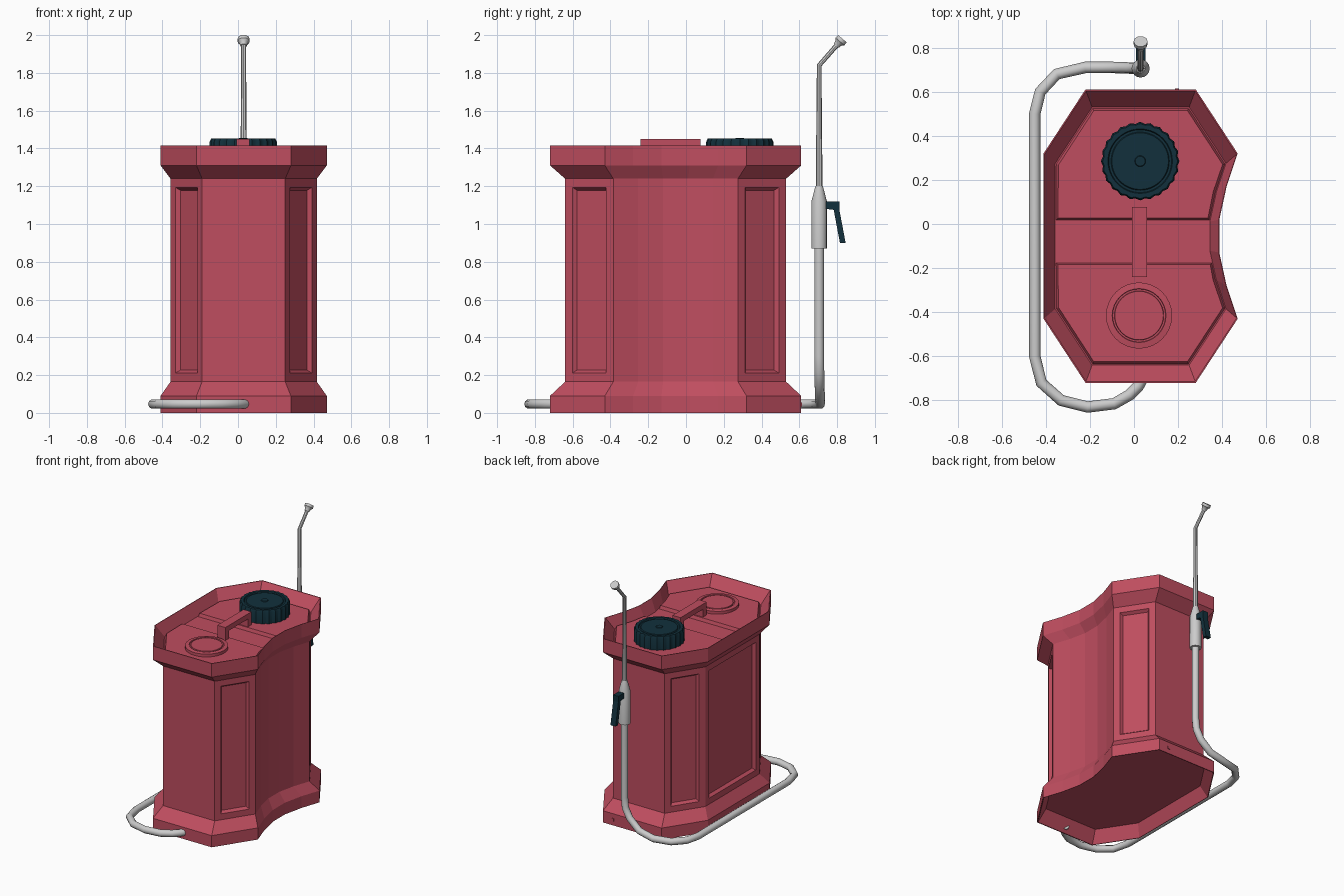
import bpy, bmesh, math
from mathutils import Vector

if "Cube" in bpy.data.objects:
    bpy.data.objects.remove(bpy.data.objects["Cube"])

def material(name, col):
    m = bpy.data.materials.new(name)
    m.diffuse_color = (*col, 1)
    m.use_nodes = True
    m.node_tree.nodes["Principled BSDF"].inputs["Base Color"].default_value = m.diffuse_color
    return m

RED = material("red_plastic", (0.52, 0.075, 0.115))
TEAL = material("dark_teal", (0.006, 0.03, 0.045))
CX, CY = 0.03, -0.055

def finish(bm, name, mat=None, smooth=False, recalc=True):
    if recalc:
        bmesh.ops.recalc_face_normals(bm, faces=bm.faces)
    me = bpy.data.meshes.new(name)
    bm.to_mesh(me)
    bm.free()
    ob = bpy.data.objects.new(name, me)
    bpy.context.collection.objects.link(ob)
    if mat:
        me.materials.append(mat)
    if smooth:
        bpy.ops.object.select_all(action='DESELECT')
        ob.select_set(True)
        bpy.context.view_layer.objects.active = ob
        bpy.ops.object.shade_smooth_by_angle(angle=math.radians(35))
    return ob

def loft(rings):
    bm = bmesh.new()
    vs = [[bm.verts.new(p) for p in r] for r in rings]
    n = len(rings[0])
    for a, b in zip(vs, vs[1:]):
        for i in range(n):
            j = (i + 1) % n
            bm.faces.new((a[i], a[j], b[j], b[i]))
    bm.faces.new(vs[0][::-1])
    bm.faces.new(vs[-1])
    bmesh.ops.recalc_face_normals(bm, faces=bm.faces)
    return bm

def lathe(name, center, profile, mat, n=32, lobes=0):
    # profile: (radius, z, scallop depth)
    rings = []
    for r, z, s in profile:
        ring = []
        for i in range(n):
            t = math.tau * i / n
            rr = r - s * (0.5 - 0.5 * math.cos(lobes * t))
            ring.append((center[0] + rr * math.cos(t), center[1] + rr * math.sin(t), z))
        rings.append(ring)
    return finish(loft(rings), name, mat, True)

def tube(name, pts, radii, res=3):
    cu = bpy.data.curves.new(name, 'CURVE')
    cu.dimensions = '3D'
    cu.bevel_depth = 1.0
    cu.bevel_resolution = res
    cu.use_fill_caps = True
    sp = cu.splines.new('POLY')
    sp.points.add(len(pts) - 1)
    for p, co, r in zip(sp.points, pts, radii):
        p.co = (*co, 1)
        p.radius = r
    ob = bpy.data.objects.new(name, cu)
    bpy.context.collection.objects.link(ob)
    bpy.ops.object.select_all(action='DESELECT')
    ob.select_set(True)
    bpy.context.view_layer.objects.active = ob
    bpy.ops.object.convert(target='MESH')
    bpy.ops.object.shade_smooth_by_angle(angle=math.radians(40))

def prism(name, yz, x0, x1, mat):
    return finish(loft([[(x, y, z) for y, z in yz] for x in (x0, x1)]), name, mat)

# Tank outline with concave right side
OUT = [(-.22, -.72), (.28, -.72), (.47, -.43), (.42, -.28), (.387, -.13), (.387, .02),
       (.42, .17), (.47, .32), (.28, .61), (-.22, .61), (-.41, .32), (-.41, -.43)]

def scaled(s):
    return [(CX + (x - CX) * s, CY + (y - CY) * s) for x, y in OUT]

# Tank body: recessed base, flared foot, wall, flared rim, sunken top
levels = [(.90, .09), (.99, 0), (1, 0), (1, .09), (.88, .165), (.88, 1.24),
          (1, 1.31), (1, 1.415), (.99, 1.415), (.88, 1.325)]
bm = loft([[(x, y, z) for x, y in scaled(s)] for s, z in levels])
panels = []
for f in bm.faces:
    nrm, c = f.normal, f.calc_center_median()
    if .6 < c.z < .8 and (nrm.x < -.9 or (abs(nrm.x) > .5 and abs(nrm.y) > .5)):
        panels.append(f)
bmesh.ops.inset_individual(bm, faces=panels, thickness=.065)
bmesh.ops.inset_individual(bm, faces=panels, thickness=.022, depth=-.022)
finish(bm, "tank_body", RED)

# Two raised panels on top, either side of the channel
def top_panel(name, cut, sign):
    ol = scaled(.872)
    pts = []
    for (x0, y0), (x1, y1) in zip(ol, ol[1:] + ol[:1]):
        if (y0 - cut) * sign > 0:
            pts.append((x0, y0))
        if (y0 - cut) * (y1 - cut) < 0:
            t = (cut - y0) / (y1 - y0)
            pts.append((x0 + t * (x1 - x0), cut))
    b = bmesh.new()
    f = b.faces.new([b.verts.new((x, y, 1.322)) for x, y in pts])
    b.normal_update()
    bmesh.ops.inset_region(b, faces=[f], thickness=.012, depth=.028, use_boundary=True)
    finish(b, name, RED, recalc=False)

top_panel("top_panel_back", .018, 1)
top_panel("top_panel_front", -.175, -1)

# Carry handle bridging the channel
prism("carry_handle", [(-.24, 1.34), (-.24, 1.45), (.078, 1.45), (.078, 1.34),
                       (.035, 1.34), (.035, 1.41), (-.195, 1.41), (-.195, 1.34)],
      -.008, .06, RED)

# Scalloped filler cap and low round boss
lathe("filler_cap", (.028, .285),
      [(.178, 1.345, .008), (.178, 1.435, .008), (.17, 1.452, .006), (.146, 1.452, 0),
       (.142, 1.444, 0), (.132, 1.444, 0), (.128, 1.45, 0), (.025, 1.45, 0), (.022, 1.455, 0)],
      TEAL, 96, 24)
lathe("front_boss", (.023, -.415),
      [(.15, 1.345, 0), (.15, 1.372, 0), (.122, 1.376, 0), (.12, 1.368, 0),
       (.112, 1.368, 0), (.11, 1.376, 0)], RED)

# Drain stub on the back foot
prism("drain_stub", [(.59, .035), (.615, .035), (.615, .055), (.59, .055)], .185, .205, RED)

# Hose around the left side, rising at the back
z = .047
hose = [(.045, -.69, z), (.02, -.735, z), (-.02, -.775, z), (-.09, -.815, z), (-.21, -.83, z),
        (-.33, -.80, z), (-.42, -.72, z), (-.45, -.6, z), (-.45, .5, z), (-.425, .6, z),
        (-.35, .68, z), (-.22, .71, z), (-.10, .71, .075), (-.015, .707, .15),
        (.022, .706, .22), (.03, .705, .3), (.03, .705, .9)]
tube("hose", hose, [.026] * len(hose))

# Spray grip, lance and nozzle
lathe("spray_grip", (.03, .705), [(.041, .87, 0), (.041, 1.12, 0), (.02, 1.2, 0)], None, 16)
tube("lance", [(.03, .705, 1.18), (.03, .705, 1.84), (.03, .81, 1.96)], [.018, .013, .013], 2)
tube("nozzle", [(.03, .795, 1.943), (.03, .808, 1.958), (.03, .815, 1.966), (.03, .828, 1.981)],
     [.017, .022, .032, .032])

# Trigger lever
prism("trigger", [(.74, 1.12), (.812, 1.12), (.812, 1.075), (.845, .9), (.815, .9),
                  (.782, 1.075), (.74, 1.08)], .008, .052, TEAL)
